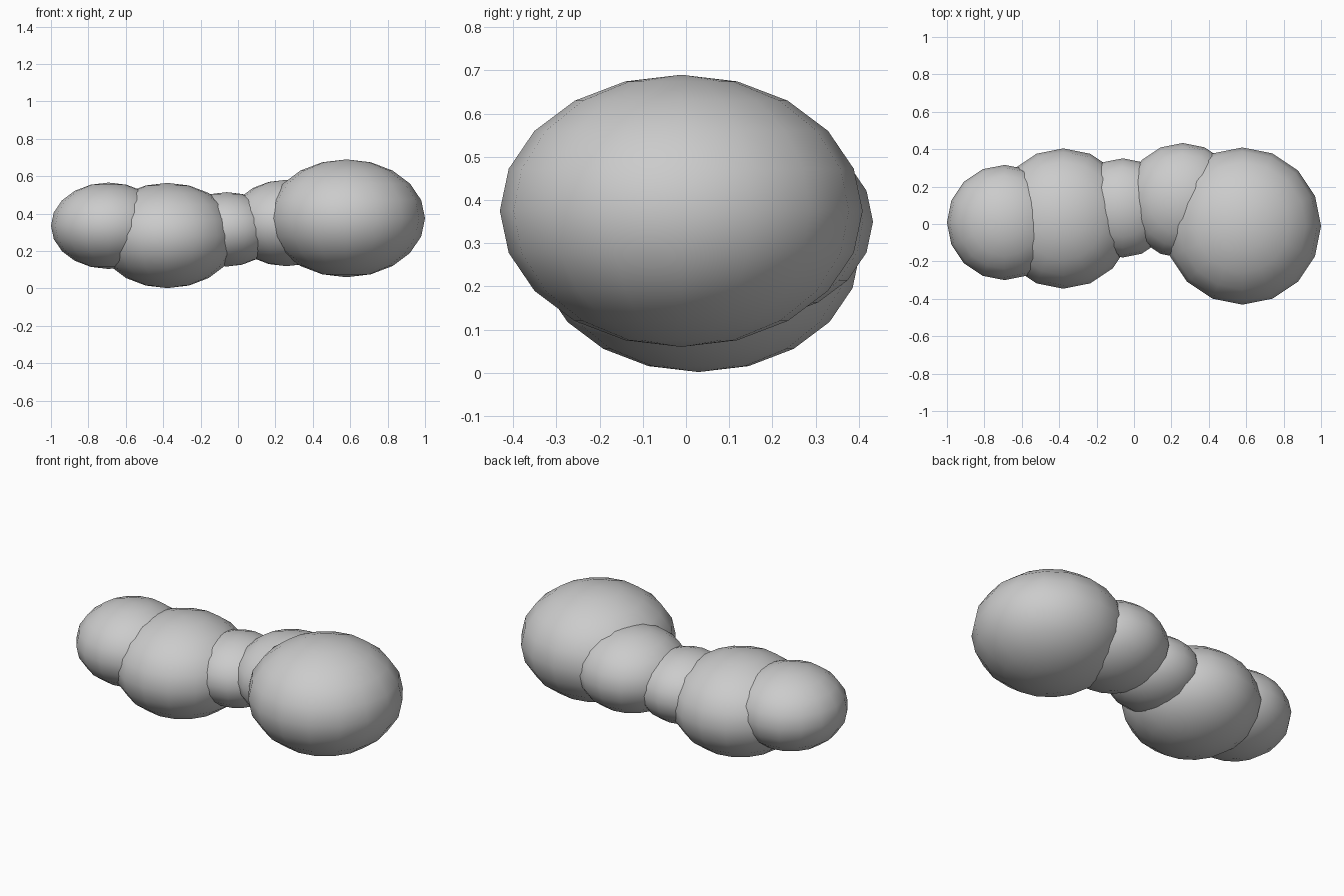
import bpy

if "Cube" in bpy.data.objects:
    bpy.data.objects.remove(bpy.data.objects["Cube"])

FLATTEN = 0.75  # every puff is a sphere squashed in height

# name: centre x, y, z and radius
puffs = {
    "left_end_puff": (-0.692, 0.008, 0.335, 0.308),
    "left_large_puff": (-0.378, 0.029, 0.283, 0.375),
    "middle_puff": (-0.06, 0.086, 0.316, 0.265),
    "right_back_puff": (0.26, 0.125, 0.35, 0.308),
    "right_large_puff": (0.58, -0.011, 0.375, 0.42),
}

# Overlapping puffs of the cloud
for name, (x, y, z, r) in puffs.items():
    bpy.ops.mesh.primitive_uv_sphere_add(
        segments=16, ring_count=10, radius=1, location=(x, y, z))
    puff = bpy.context.object
    puff.name = name
    puff.scale = (r, r, r * FLATTEN)
    bpy.ops.object.transform_apply(location=False, rotation=False, scale=True)
    bpy.ops.object.shade_smooth()
